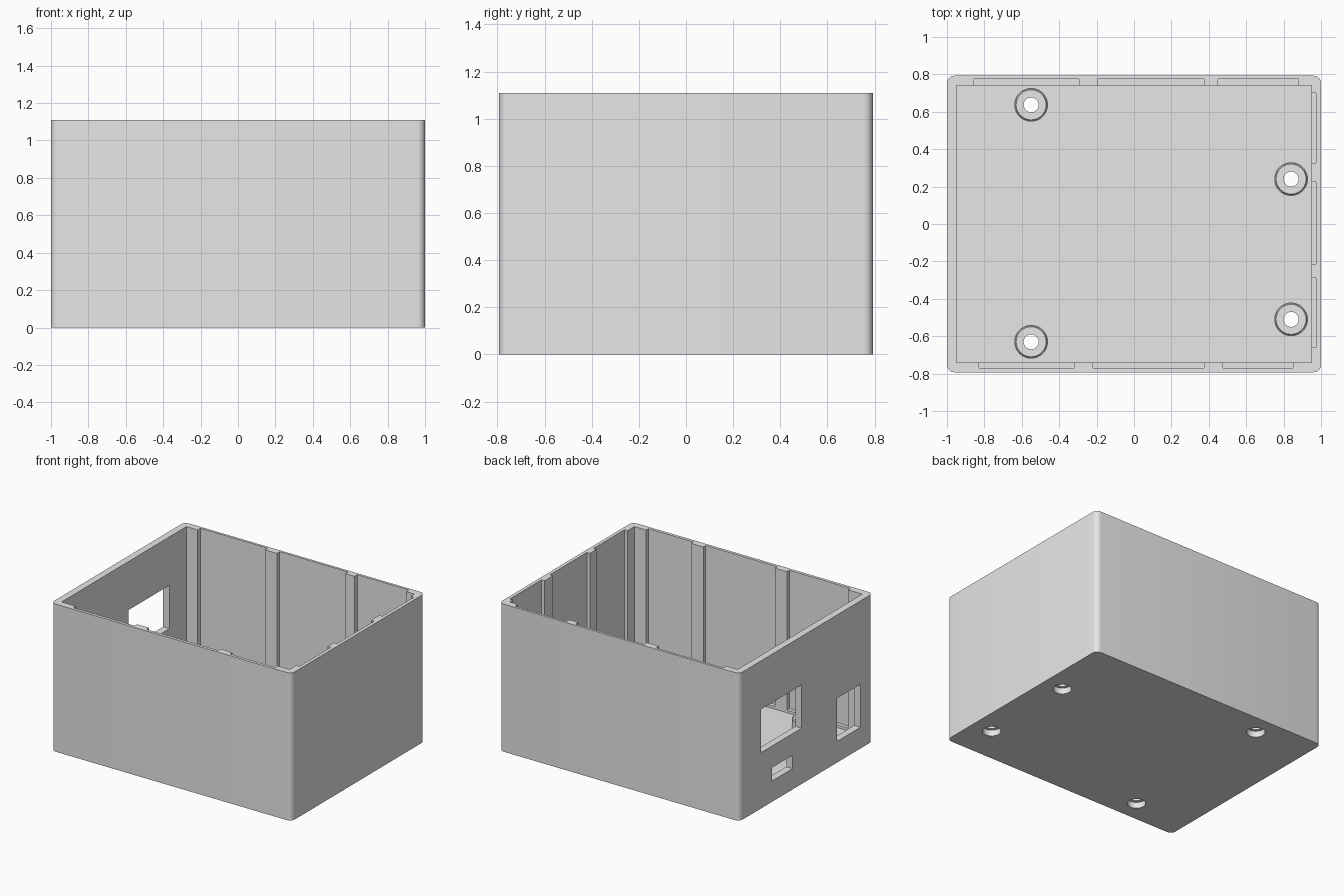
import bpy, bmesh
from mathutils import Matrix, Vector

old = bpy.data.objects.get("Cube")
if old:
    bpy.data.objects.remove(old, do_unlink=True)

HX, HY, H = 1.0, 0.793, 1.11      # outer half sizes and height
IX, IY, FLOOR = 0.948, 0.741, 0.05  # inner half sizes and floor height
LEDGE = 0.07                      # bottom of the wall recesses

grey = bpy.data.materials.new("light_grey")
grey.use_nodes = True
grey.diffuse_color = (0.8, 0.8, 0.8, 1)
grey.node_tree.nodes["Principled BSDF"].inputs["Base Color"].default_value = (0.8, 0.8, 0.8, 1)


def finish(name, bm):
    mesh = bpy.data.meshes.new(name)
    bm.to_mesh(mesh)
    bm.free()
    mesh.materials.append(grey)
    obj = bpy.data.objects.new(name, mesh)
    bpy.context.collection.objects.link(obj)
    return obj


def box(name, x, y, z, radius=0):
    """Box from (min, max) ranges, with optional rounded upright edges."""
    bm = bmesh.new()
    size = [r[1] - r[0] for r in (x, y, z)]
    mid = Vector([(r[0] + r[1]) / 2 for r in (x, y, z)])
    bmesh.ops.create_cube(bm, size=1, matrix=Matrix.Translation(mid) @ Matrix.Diagonal((*size, 1)))
    if radius:
        upright = [e for e in bm.edges
                   if abs(e.verts[0].co.z - e.verts[1].co.z) > 0.5]
        bmesh.ops.bevel(bm, geom=upright, offset=radius, segments=6,
                        profile=0.5, affect='EDGES')
    return finish(name, bm)


def cone(name, x, y, z, r1, r2):
    bm = bmesh.new()
    bmesh.ops.create_cone(bm, cap_ends=True, segments=40, radius1=r1, radius2=r2,
                          depth=z[1] - z[0],
                          matrix=Matrix.Translation((x, y, (z[0] + z[1]) / 2)))
    return finish(name, bm)


def combine(target, tool, operation):
    """Apply one boolean and discard the helper."""
    tool.hide_render = True
    mod = target.modifiers.new("cut", 'BOOLEAN')
    mod.operation = operation
    mod.solver = 'EXACT'
    mod.object = tool
    graph = bpy.context.evaluated_depsgraph_get()
    result = bpy.data.meshes.new_from_object(target.evaluated_get(graph))
    target.modifiers.clear()
    target.data = result
    bpy.data.objects.remove(tool, do_unlink=True)


# Open-topped case
case = box("case", (-HX, HX), (-HY, HY), (0, H), radius=0.04)
combine(case, box("cavity", (-IX, IX), (-IY, IY), (FLOOR, H + 0.2)), 'DIFFERENCE')

# Shallow recesses in three walls, leaving ribs between them
up = (LEDGE, H + 0.1)
recesses = []
for span in ((-0.855, -0.295), (-0.195, 0.375), (0.45, 0.88)):
    recesses.append((span, (IY - 0.1, 0.774)))
for span in ((-0.83, -0.32), (-0.22, 0.375), (0.475, 0.85)):
    recesses.append((span, (-0.77, 0.1 - IY)))
for span in ((0.325, 0.70), (-0.215, 0.225), (-0.66, -0.29)):
    recesses.append(((IX - 0.1, 0.974), span))
for x, y in recesses:
    combine(case, box("recess", x, y, up), 'DIFFERENCE')

# Connector openings in the -x wall
for y, z in (((0.055, 0.54), (0.42, 0.745)),
             ((-0.645, -0.367), (0.16, 0.483)),
             ((0.163, 0.404), (0.157, 0.257))):
    combine(case, box("opening", (-HX - 0.1, 0.05 - IX), y, z), 'DIFFERENCE')

# Screw bosses with through holes and counterbores underneath
for x, y in ((-0.55, 0.637), (-0.55, -0.63), (0.84, 0.24), (0.84, -0.51)):
    combine(case, cone("boss", x, y, (0.02, 0.11), 0.09, 0.09), 'UNION')
    combine(case, cone("boss_chamfer", x, y, (0.1, 0.12), 0.09, 0.08), 'UNION')
    combine(case, cone("screw_hole", x, y, (-0.1, 0.3), 0.04, 0.04), 'DIFFERENCE')
    combine(case, cone("counterbore", x, y, (-0.1, 0.045), 0.063, 0.063), 'DIFFERENCE')

# Single material and smooth rounded corners with sharp edges kept
case.data.materials.clear()
case.data.materials.append(grey)
for poly in case.data.polygons:
    poly.material_index = 0
bpy.ops.object.select_all(action='DESELECT')
case.select_set(True)
bpy.context.view_layer.objects.active = case
bpy.ops.object.shade_smooth_by_angle(angle=0.5)
